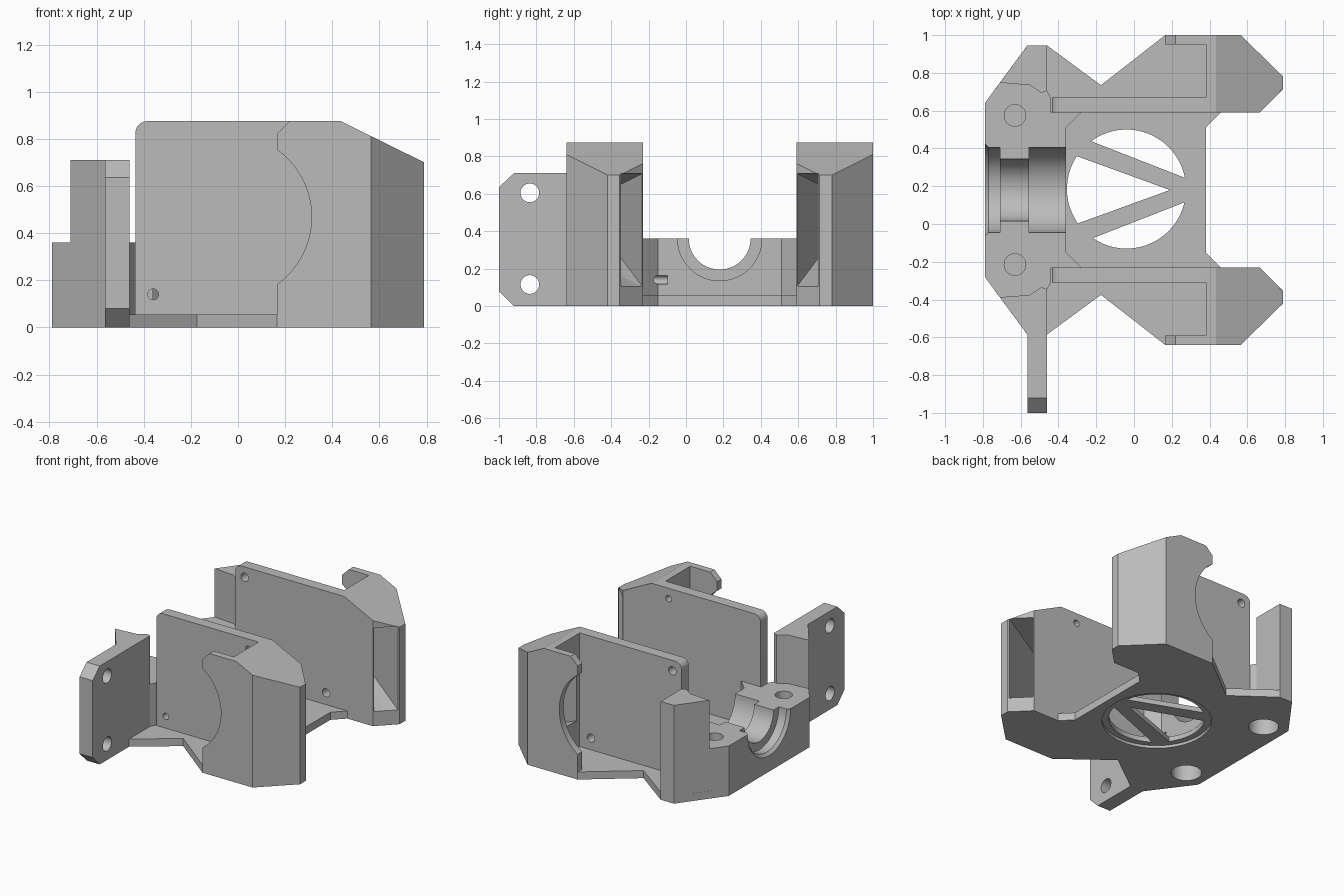
import bpy, bmesh, math
from mathutils import Matrix, Vector

if "Cube" in bpy.data.objects:
    bpy.data.objects.remove(bpy.data.objects["Cube"])

MID = 0.18      # y of the symmetry plane
FLOOR = 0.055   # base plate thickness
BLOCK_TOP = 0.36

grey = bpy.data.materials.new("mid grey plastic")
grey.use_nodes = True
colour = (0.5, 0.5, 0.5, 1)
grey.diffuse_color = colour
grey.node_tree.nodes["Principled BSDF"].inputs["Base Color"].default_value = colour


def finish(name, bm):
    bmesh.ops.recalc_face_normals(bm, faces=bm.faces)
    mesh = bpy.data.meshes.new(name)
    bm.to_mesh(mesh)
    bm.free()
    mesh.materials.append(grey)
    ob = bpy.data.objects.new(name, mesh)
    bpy.context.collection.objects.link(ob)
    return ob


def prism(name, points, low, high, axis="z"):
    """Extrude a profile: (x, y) along z, (x, z) along y or (y, z) along x."""
    place = {"z": lambda a, b, t: (a, b, t),
             "y": lambda a, b, t: (a, t, b),
             "x": lambda a, b, t: (t, a, b)}[axis]
    bm = bmesh.new()
    face = bm.faces.new([bm.verts.new(place(a, b, low)) for a, b in points])
    ext = bmesh.ops.extrude_face_region(bm, geom=[face])["geom"]
    shift = Vector(place(0, 0, high - low))
    bmesh.ops.translate(bm, vec=shift, verts=[v for v in ext if isinstance(v, bmesh.types.BMVert)])
    return finish(name, bm)


def rod(centre, r, length, axis, r2=None, sides=48):
    bm = bmesh.new()
    turn = {"x": Matrix.Rotation(math.pi / 2, 4, "Y"),
            "y": Matrix.Rotation(math.pi / 2, 4, "X"),
            "z": Matrix.Identity(4)}[axis]
    bmesh.ops.create_cone(bm, cap_ends=True, segments=sides, radius1=r,
                          radius2=r if r2 is None else r2, depth=length,
                          matrix=Matrix.Translation(centre) @ turn)
    return finish("cutter", bm)


def hull(points):
    bm = bmesh.new()
    for p in points:
        bm.verts.new(p)
    bmesh.ops.convex_hull(bm, input=bm.verts)
    return finish("cutter", bm)


def apply_cut(ob, cutter, operation="DIFFERENCE", keep=False):
    mod = ob.modifiers.new("cut", "BOOLEAN")
    mod.operation, mod.solver, mod.object = operation, "EXACT", cutter
    bpy.context.view_layer.update()
    graph = bpy.context.evaluated_depsgraph_get()
    mesh = bpy.data.meshes.new_from_object(ob.evaluated_get(graph))
    ob.modifiers.clear()
    ob.data = mesh
    if not keep:
        bpy.data.objects.remove(cutter)


def side_pts(points, s):
    return [(x, MID + s * v) for x, v in points]


def symmetric(half):
    return side_pts(half, -1) + side_pts(half, 1)[::-1]


def span(s, a, b):
    return sorted((MID + s * a, MID + s * b))


# Base plate with a round vent crossed by two spokes
base = prism("base_plate", symmetric([
    (-0.79, 0.46), (-0.565, 0.765), (-0.46, 0.765), (-0.175, 0.555),
    (0.165, 0.82), (0.565, 0.82), (0.79, 0.6), (0.79, 0.535),
    (0.665, 0.41), (0.46, 0.41), (0.38, 0.33)]), 0, FLOOR)
vent = (-0.04, MID + 0.005)
apply_cut(base, rod((*vent, 0), 0.315, 0.3, "z", sides=96))
apply_cut(base, rod((*vent, 0), 0.36, 0.04, "z", sides=96))
for s, label in ((-1, "front"), (1, "back")):
    spoke = prism(label + "_vent_spoke", side_pts([
        (-0.36, 0.2), (-0.27, 0.275), (0.34, 0.037), (0.34, 0), (0.19, 0)], s), 0.02, FLOOR)
    apply_cut(spoke, rod((*vent, 0), 0.316, 0.3, "z", sides=96), "INTERSECT")

# Bearing block with stepped half-round channel
block = prism("bearing_block", symmetric([
    (-0.79, 0.46), (-0.71, 0.568), (-0.55, 0.555), (-0.49, 0.515), (-0.46, 0.525),
    (-0.44, 0.49), (-0.44, 0.41), (-0.28, 0.41), (-0.36, 0.33)]), FLOOR, BLOCK_TOP)
for x0, x1, r in ((-0.85, -0.71, 0.225), (-0.75, -0.5, 0.165), (-0.555, -0.2, 0.225)):
    apply_cut(block, rod(((x0 + x1) / 2, MID, BLOCK_TOP), r, x1 - x0, "x", sides=64))
apply_cut(block, rod((-0.785, MID, BLOCK_TOP), 0.26, 0.04, "x", 0.22, 64))

# Screw holes from the top, wider counterbores from below
for s in (-1, 1):
    y = MID + s * 0.395
    apply_cut(block, rod((-0.63, y, BLOCK_TOP), 0.057, 0.2, "z"))
    bore = rod((-0.63, y, 0), 0.1, 0.4, "z")
    apply_cut(block, bore, keep=True)
    apply_cut(base, bore)
apply_cut(block, rod((-0.36, -0.2, 0.14), 0.023, 0.2, "y", sides=24))

# Side profile of a fan housing: rounded rear corner, sloped nose
R = 0.05
profile = [(-0.435, FLOOR)] + [
    (-0.435 + R - R * math.cos(a), 0.875 - R + R * math.sin(a))
    for a in (i * math.pi / 16 for i in range(9))
] + [(0.435, 0.875), (0.79, 0.70), (0.9, 0.646), (0.9, FLOOR)]

screws = {-1: ((-0.36, 0.14), (0.30, 0.80)), 1: ((-0.36, 0.80), (0.29, 0.14))}
for s, label in ((-1, "front"), (1, "back")):
    # Wall, nose and outer lip around an open fan pocket
    housing = prism(label + "_fan_housing", side_pts([
        (-0.5, 0.41), (0.665, 0.41), (0.79, 0.535), (0.79, 0.6), (0.565, 0.82),
        (0.165, 0.82), (0.165, 0.77), (0.38, 0.77), (0.38, 0.49), (-0.5, 0.49)], s), FLOOR, 1)
    apply_cut(housing, prism("cutter", profile, -2, 2, "y"), "INTERSECT")
    # Round intake and clipped corner in the lip
    y0, y1 = span(s, 0.7, 0.9)
    apply_cut(housing, rod((-0.04, (y0 + y1) / 2, 0.468), 0.352, y1 - y0, "y", sides=96))
    apply_cut(housing, prism("cutter", [(0.1, 0.755), (0.32, 0.975), (0.1, 0.975)], y0, y1, "y"))
    # Tapered air duct from the pocket to the nose
    mouth = [(0.37, 0.53, 0.26, 0.65), (0.37, 0.73, 0.26, 0.65),
             (0.685, 0.41, 0.1, 0.71), (0.795, 0.52, 0.1, 0.71)]
    apply_cut(housing, hull([(x, MID + s * v, z) for x, v, *zs in mouth for z in zs]))
    # Fan screw holes through the wall
    for x, z in screws[s]:
        apply_cut(housing, rod((x, MID + s * 0.45, z), 0.023 if s < 0 else 0.03, 0.2, "y", sides=24))
    # Tall column beside the bearing block
    prism(label + "_column", side_pts([
        (-0.71, 0.568), (-0.55, 0.555), (-0.49, 0.515), (-0.46, 0.525),
        (-0.46, 0.765), (-0.565, 0.765)], s), FLOOR, 0.71)

# Drilled mounting tab at the front
tab = prism("mounting_tab", [
    (-0.585, 0), (-0.585, 0.71), (-0.92, 0.71), (-1, 0.635), (-1, 0.08), (-0.92, 0)],
    -0.565, -0.46, "x")
for z in (0.605, 0.115):
    apply_cut(tab, rod((-0.51, -0.835, z), 0.05, 0.3, "x"))

# Smooth the round bores, keep corners sharp
bpy.ops.object.select_all(action="DESELECT")
for ob in bpy.context.collection.objects:
    if ob.type == "MESH":
        ob.select_set(True)
        bpy.context.view_layer.objects.active = ob
bpy.ops.object.shade_smooth_by_angle(angle=math.radians(25))
